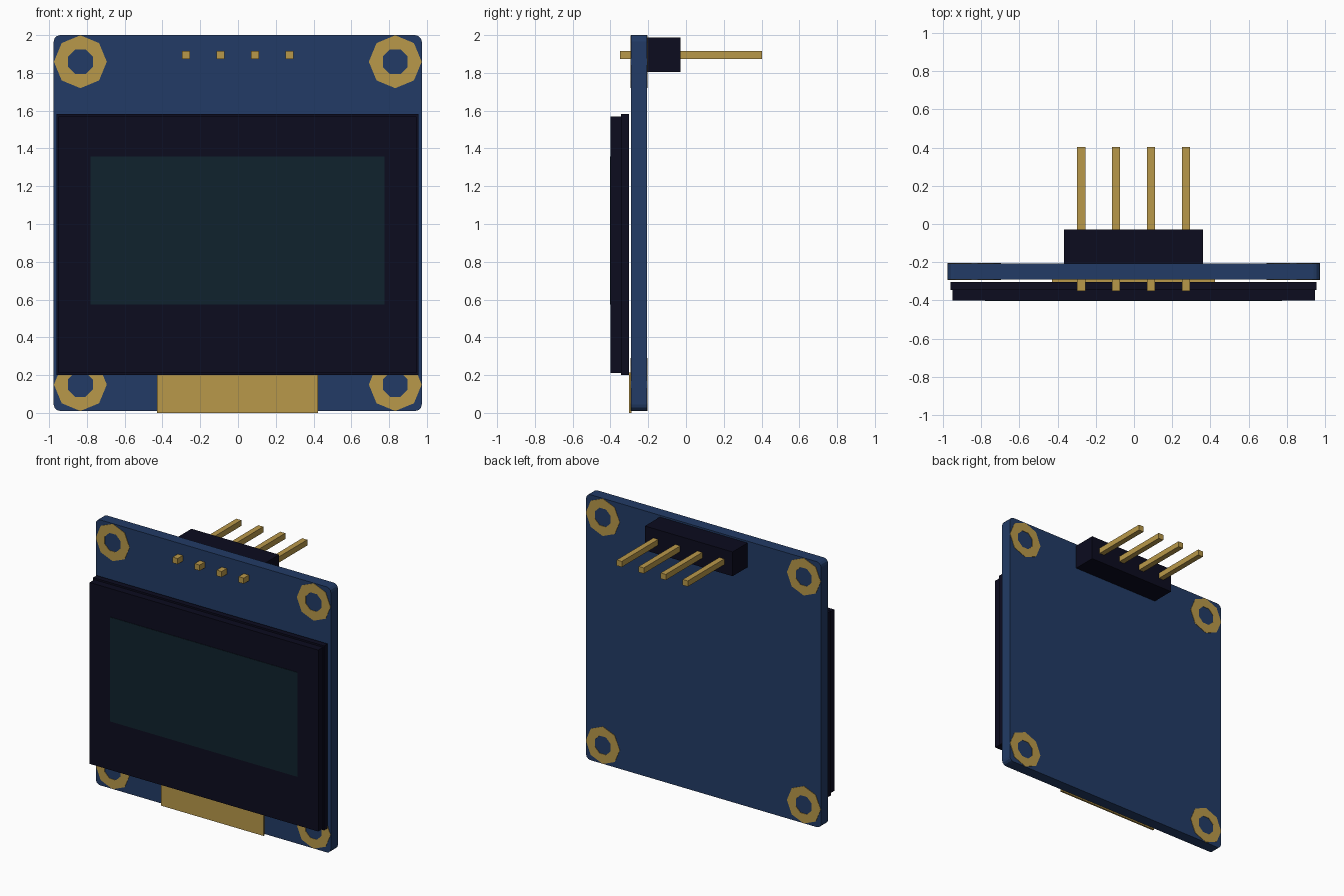
import bpy, bmesh, math

if "Cube" in bpy.data.objects:
    bpy.data.objects.remove(bpy.data.objects["Cube"])


def mat(name, rgb):
    m = bpy.data.materials.new(name)
    m.diffuse_color = (*rgb, 1)
    m.use_nodes = True
    m.node_tree.nodes["Principled BSDF"].inputs["Base Color"].default_value = m.diffuse_color
    return m


BLUE = mat("board blue", (0.0160, 0.0440, 0.132))
GOLD = mat("contact gold", (0.485, 0.315, 0.068))
BLACK = mat("blue black", (0.0035, 0.0035, 0.0135))
TEAL = mat("screen teal", (0.0052, 0.0165, 0.026))


def finish(name, bm, material):
    bmesh.ops.recalc_face_normals(bm, faces=bm.faces)
    me = bpy.data.meshes.new(name)
    bm.to_mesh(me)
    bm.free()
    me.materials.append(material)
    ob = bpy.data.objects.new(name, me)
    bpy.context.collection.objects.link(ob)
    return ob


def box(name, x, y, z, material, corner=0):
    """Box from (min, max) ranges; corner rounds the edges that run along y."""
    bm = bmesh.new()
    bmesh.ops.create_cube(bm, size=1)
    for v in bm.verts:
        v.co = [r[0] + (c + 0.5) * (r[1] - r[0]) for c, r in zip(v.co, (x, y, z))]
    if corner:
        edges = [e for e in bm.edges
                 if abs(e.verts[0].co.y - e.verts[1].co.y) > 1e-4]
        bmesh.ops.bevel(bm, geom=edges, offset=corner, segments=3,
                        profile=0.5, affect='EDGES')
    return finish(name, bm, material)


def ring(name, cx, cz, y, material):
    """Thin octagonal ring plate, y is its (min, max) depth."""
    bm = bmesh.new()
    loops = []
    for yy in y:
        for r, turn in ((0.14, 0), (0.071, math.pi / 8)):
            loops.append([bm.verts.new((cx + r * math.cos(i * math.pi / 4 + turn), yy,
                                        cz + r * math.sin(i * math.pi / 4 + turn)))
                          for i in range(8)])
    fo, fi, bo, bi = loops
    for i in range(8):
        j = (i + 1) % 8
        # annulus faces as triangles, since inner and outer are turned
        for o, n in ((fo, fi), (bo, bi)):
            bm.faces.new((o[i], o[j], n[i]))
            bm.faces.new((o[j], n[j], n[i]))
        for a, b in ((fo, bo), (fi, bi)):
            bm.faces.new((a[i], a[j], b[j], b[i]))
    return finish(name, bm, material)


# circuit board
box("circuit_board", (-0.976, 0.973), (-0.29, -0.206), (0.01, 2.0), BLUE, 0.035)

# mounting hole rings on both faces
for sx, side in ((-1, "left"), (1, "right")):
    for cz, level in ((0.15, "lower"), (1.859, "upper")):
        cx = sx * 0.8335 - 0.001
        ring(f"front_ring_{level}_{side}", cx, cz, (-0.293, -0.289), GOLD)
        ring(f"back_ring_{level}_{side}", cx, cz, (-0.207, -0.203), GOLD)

# display glass in two layers, with the active area as a thin plate
box("display_back_glass", (-0.96, 0.956), (-0.345, -0.303), (0.2, 1.583), BLACK)
box("display_front_glass", (-0.95, 0.946), (-0.4, -0.345), (0.21, 1.57), BLACK)
box("active_screen", (-0.78, 0.775), (-0.403, -0.399), (0.575, 1.357), TEAL)

# flexible ribbon under the display
box("flex_ribbon", (-0.428, 0.424), (-0.303, -0.289), (0.0, 0.215), GOLD)

# pin header
box("header_block", (-0.366, 0.361), (-0.207, -0.029), (1.805, 1.987), BLACK)
for i in range(4):
    px = -0.276 + i * 0.1825
    box(f"header_pin_{i + 1}", (px - 0.021, px + 0.021), (-0.35, 0.403),
        (1.873, 1.916), GOLD)
